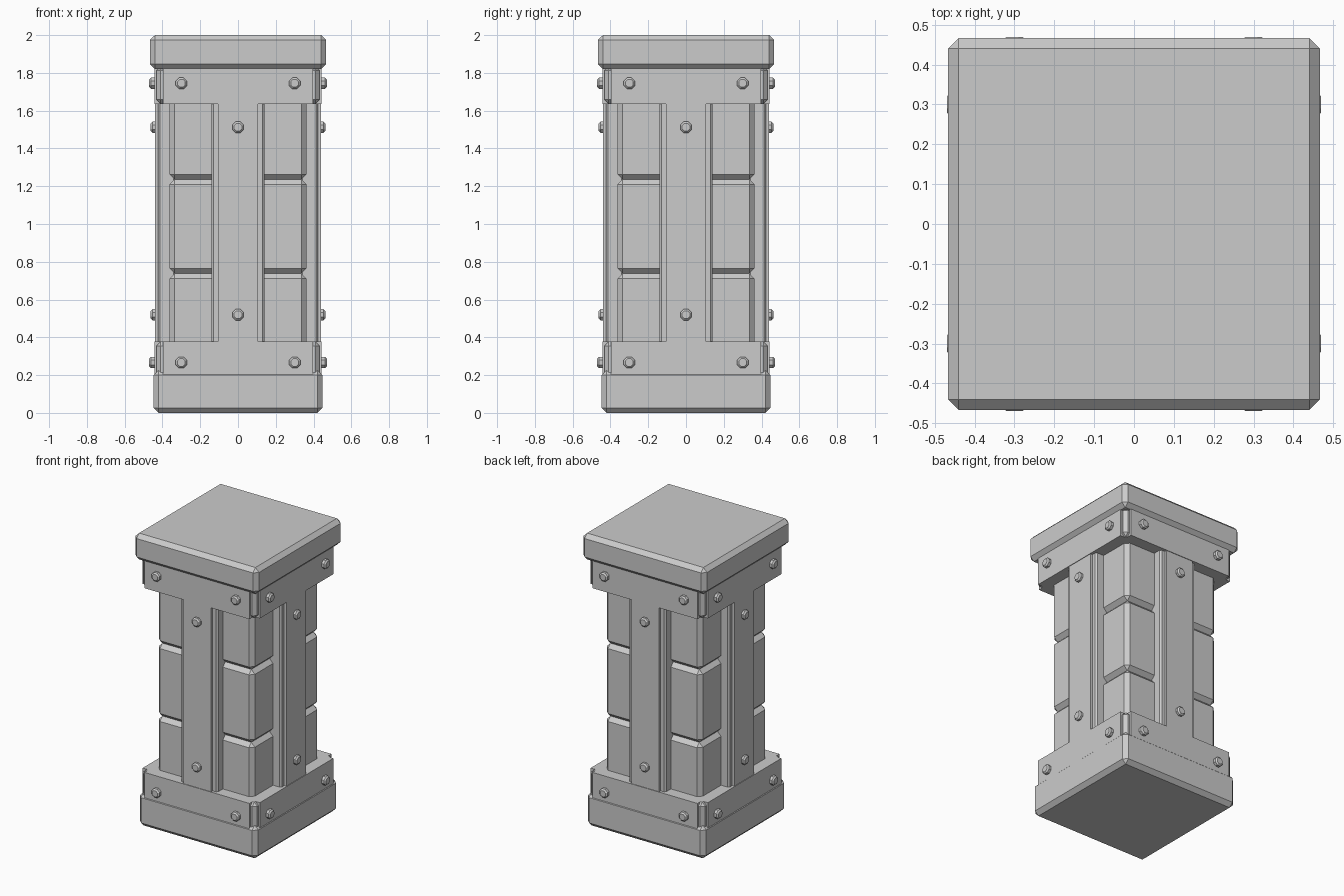
import bpy, bmesh, math
from mathutils import Matrix, Vector

cube = bpy.data.objects.get("Cube")
if cube:
    bpy.data.objects.remove(cube, do_unlink=True)

stone = bpy.data.materials.new("grey_stone")
stone.use_nodes = True
stone.diffuse_color = (0.6, 0.6, 0.6, 1)
stone.node_tree.nodes["Principled BSDF"].inputs["Base Color"].default_value = (0.6, 0.6, 0.6, 1)


def finish(name, bm, turn=0):
    """Turn a part about the pillar axis and link it to the scene."""
    bm.transform(Matrix.Rotation(turn, 4, 'Z'))
    bmesh.ops.recalc_face_normals(bm, faces=bm.faces)
    mesh = bpy.data.meshes.new(name)
    bm.to_mesh(mesh)
    bm.free()
    mesh.materials.append(stone)
    bpy.context.collection.objects.link(bpy.data.objects.new(name, mesh))


def box(name, x, y, z, chamfer=0, turn=0):
    """Chamfered box from (low, high) ranges."""
    bm = bmesh.new()
    bmesh.ops.create_cube(bm, size=1)
    lows, highs = Vector((x[0], y[0], z[0])), Vector((x[1], y[1], z[1]))
    bm.transform(Matrix.Translation((lows + highs) / 2) @ Matrix.Diagonal(highs - lows).to_4x4())
    if chamfer:
        bmesh.ops.bevel(bm, geom=bm.edges[:], offset=chamfer, segments=1,
                        profile=0.5, affect='EDGES')
    finish(name, bm, turn)


def block(name, half, low, high, chamfer=0.027):
    box(name, (-half, half), (-half, half), (low, high), chamfer)


def bolt(name, x, z, surface, turn):
    """Eight-sided bolt head with a chamfered rim, facing out from the front."""
    bm = bmesh.new()
    bmesh.ops.create_cone(bm, cap_ends=True, segments=8, radius1=0.032, radius2=0.032, depth=0.05)
    rim = [e for e in bm.edges if all(v.co.z > 0 for v in e.verts)]
    bmesh.ops.bevel(bm, geom=rim, offset=0.009, segments=1, profile=0.5, affect='EDGES')
    bm.transform(Matrix.Translation((x, -surface, z)) @ Matrix.Rotation(math.pi / 2, 4, 'X')
                 @ Matrix.Rotation(math.pi / 8, 4, 'Z'))
    finish(name, bm, turn)


# Plinth, cap and the three stacked column blocks
block("base", 0.447, 0, 0.227)
block("cap", 0.467, 1.82, 2)
joints = (0.18, 0.738, 1.236, 1.86)
for i in range(3):
    block(f"column_block_{i + 1}", 0.363, joints[i], joints[i + 1])

# Collars behind the band plates
bands = {"lower": (0.19, 0.377), "upper": (1.636, 1.835)}
for level, (low, high) in bands.items():
    block(f"{level}_collar", 0.432, low, high, 0.022)

# Plates, straps and bolts repeated on all four sides
for i, side in enumerate(("front", "left", "back", "right")):
    turn = i * math.pi / 2
    for level, span in bands.items():
        box(f"{side}_{level}_band_plate", (-0.397, 0.397), (-0.443, -0.36), span, 0, turn)
    box(f"{side}_strap_backing", (-0.14, 0.14), (-0.423, -0.33), (0.3, 1.7), 0.011, turn)
    box(f"{side}_strap", (-0.105, 0.105), (-0.439, -0.38), (0.3, 1.7), 0, turn)
    for level, z in (("lower", 0.267), ("upper", 1.745)):
        for end, x in (("a", -0.3), ("b", 0.3)):
            bolt(f"{side}_{level}_band_bolt_{end}", x, z, 0.445, turn)
    for level, z in (("lower", 0.52), ("upper", 1.512)):
        bolt(f"{side}_{level}_strap_bolt", 0, z, 0.437, turn)
